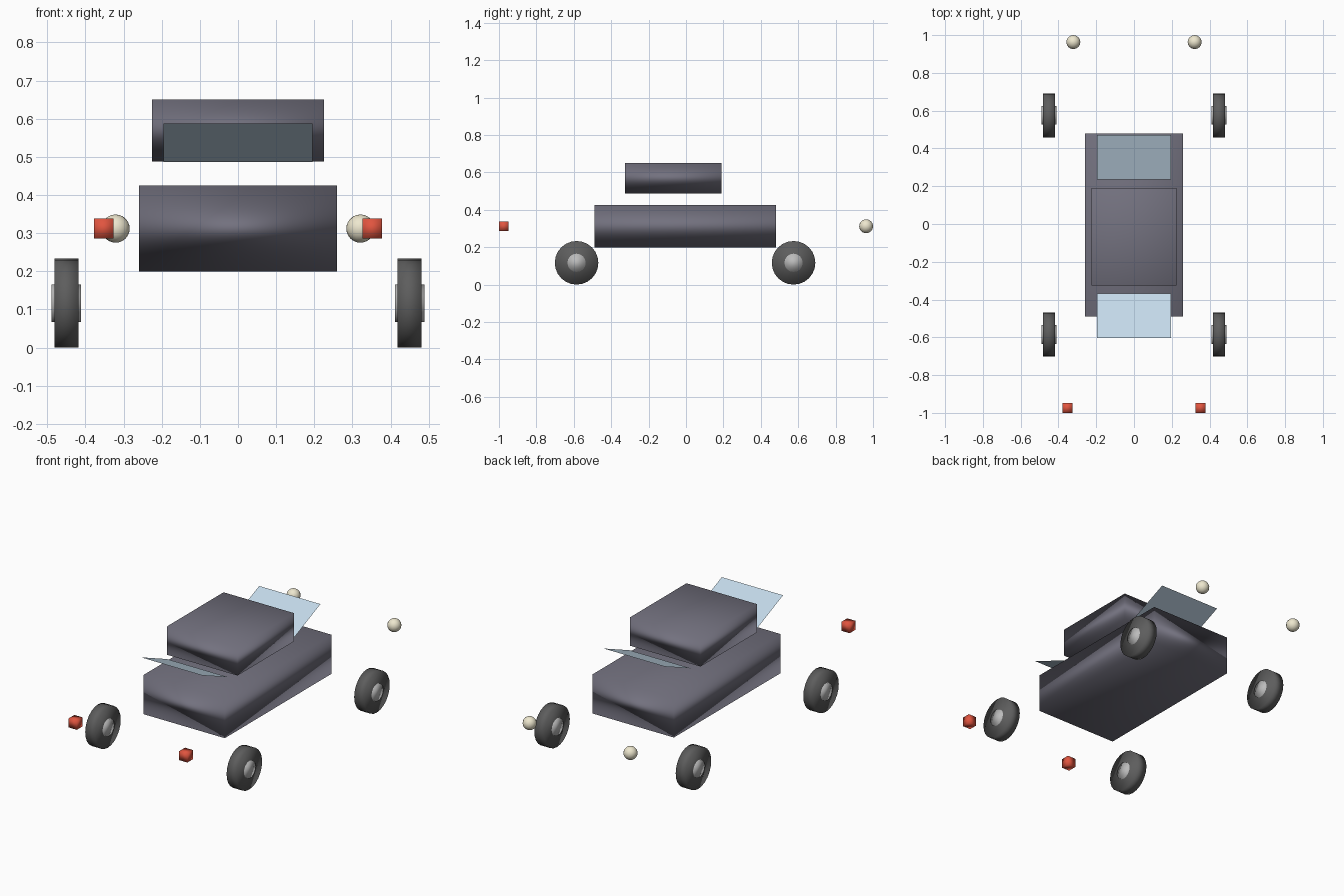
import bpy
from math import radians, atan2, hypot

if "Cube" in bpy.data.objects:
    bpy.data.objects.remove(bpy.data.objects["Cube"])


def material(name, rgb):
    m = bpy.data.materials.new(name)
    m.diffuse_color = (*rgb, 1)
    m.use_nodes = True
    m.node_tree.nodes["Principled BSDF"].inputs["Base Color"].default_value = m.diffuse_color
    return m


PAINT = material("paint", (0.17, 0.165, 0.21))
RUBBER = material("rubber", (0.11, 0.11, 0.11))
METAL = material("metal", (0.5, 0.5, 0.5))
GLASS = material("glass", (0.55, 0.70, 0.82))
CREAM = material("cream", (0.85, 0.80, 0.62))
RED = material("red", (0.75, 0.09, 0.05))


def finish(name, mat):
    """Name, colour and smooth-shade the newest primitive."""
    ob = bpy.context.object
    ob.name = name
    ob.data.materials.append(mat)
    bpy.ops.object.shade_smooth()
    return ob


def box(name, centre, size, mat):
    bpy.ops.mesh.primitive_cube_add(size=1, location=centre)
    bpy.context.object.scale = size
    return finish(name, mat)


def disc(name, centre, radius, width, sides, mat):
    bpy.ops.mesh.primitive_cylinder_add(vertices=sides, radius=radius, depth=width,
                                        location=centre, rotation=(0, radians(90), 0))
    return finish(name, mat)


# Body and floating cabin
box("body", (0, -0.005, 0.312), (0.518, 0.97, 0.225), PAINT)
box("cabin", (0, -0.068, 0.569), (0.45, 0.516, 0.162), PAINT)

# Glass panes, both rising away from the cabin
for name, y, side in (("windshield", -0.486, -1), ("rear_window", 0.353, 1)):
    run, rise = 0.236, 0.10
    bpy.ops.mesh.primitive_plane_add(size=1, location=(0, y, 0.537),
                                     rotation=(side * atan2(rise, run), 0, 0))
    bpy.context.object.scale = (0.39, hypot(run, rise), 1)
    finish(name, GLASS)

for x, side in ((-1, "left"), (1, "right")):
    # Wheels with hubs poking out on both faces
    for y, end in ((-0.585, "front"), (0.575, "rear")):
        centre = (x * 0.45, y, 0.1165)
        disc(f"{end}_{side}_tyre", centre, 0.1165, 0.063, 24, RUBBER)
        disc(f"{end}_{side}_hub", centre, 0.049, 0.077, 16, METAL)

    # Round lamp at the +y end, square lamp at the -y end
    bpy.ops.mesh.primitive_uv_sphere_add(segments=16, ring_count=12, radius=0.037,
                                         location=(x * 0.321, 0.963, 0.312))
    finish(f"{side}_round_lamp", CREAM)
    box(f"{side}_square_lamp", (x * 0.352, -0.974, 0.312), (0.052,) * 3, RED)
